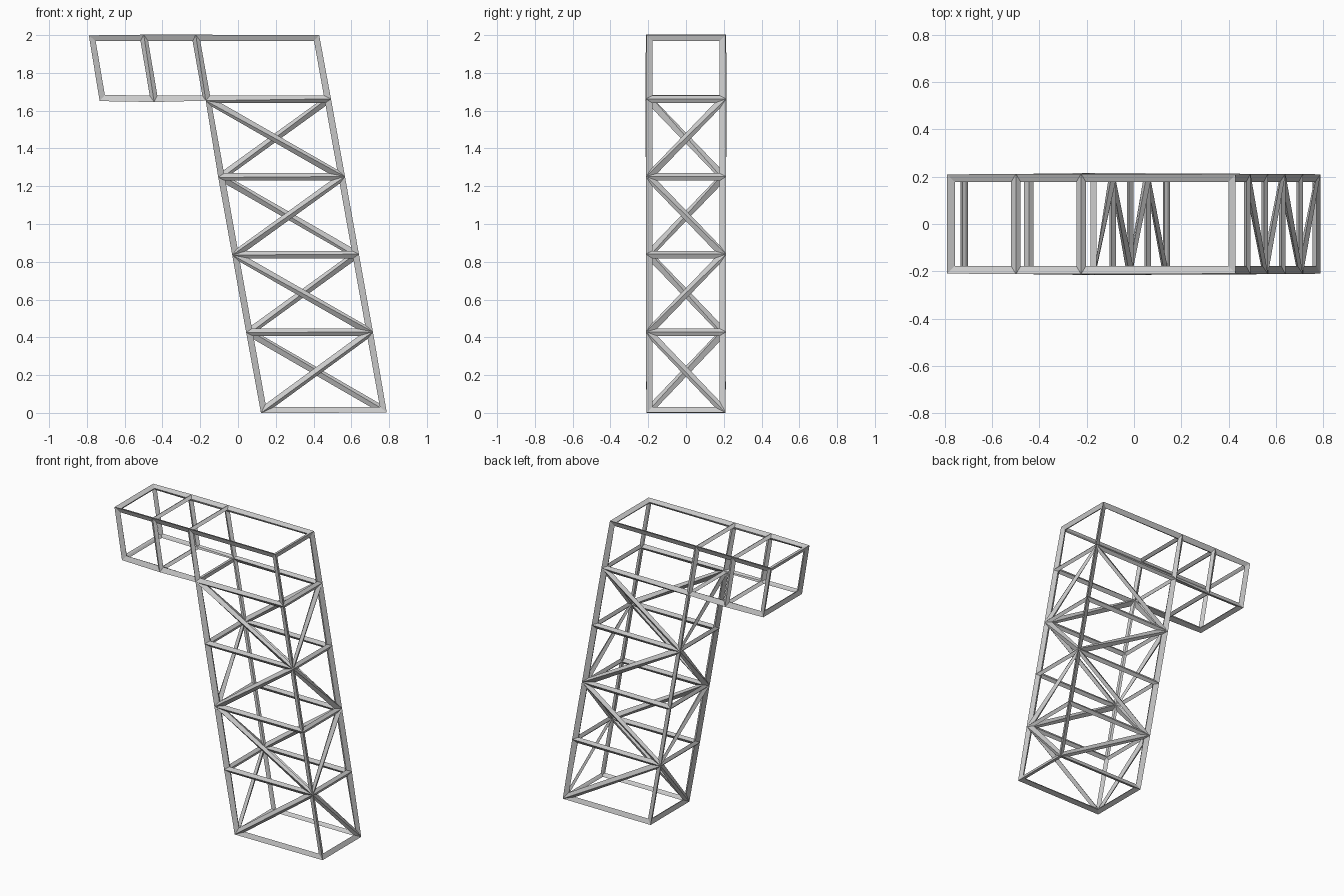
import bpy
import bmesh

if "Cube" in bpy.data.objects:
    bpy.data.objects.remove(bpy.data.objects["Cube"])

T = 0.04            # bar thickness
Y = 0.198           # half depth of the cage
LEVELS = [0.012, 0.427, 0.838, 1.249, 1.66, 1.988]

bm = bmesh.new()


def pair(x, z):
    """Front and back cage corner at the same x, z."""
    return [bm.verts.new((x, y, z)) for y in (-Y, Y)]


# Leaning tower: one ring of four corners per level (FL, FR, BR, BL)
rings = []
for z in LEVELS:
    lean = -0.18 * (z - LEVELS[0])
    left, right = pair(0.132 + lean, z), pair(0.775 + lean, z)
    rings.append([left[0], right[0], right[1], left[1]])

# Braced tower panels: each quad split along alternating diagonals
for k in range(4):
    lo, hi = rings[k], rings[k + 1]
    for i in range(4):
        j = (i + 1) % 4
        a, b, c, d = lo[i], lo[j], hi[j], hi[i]
        tris = [(a, b, c), (a, c, d)] if (i + k) % 2 == 0 else [(a, b, d), (b, c, d)]
        for t in tris:
            bm.faces.new(t)
bm.faces.new(rings[0][::-1])

# Head panels: open quads above the tower
lo, hi = rings[4], rings[5]
for i in range(3):
    bm.faces.new((lo[i], lo[i + 1], hi[i + 1], hi[i]))
bm.faces.new(hi)

# Side arm: two open bays reaching out to the left
bot, top = [lo[0], lo[3]], [hi[0], hi[3]]
for xb, zb, xt in ((-0.444, 1.66, -0.499), (-0.722, 1.663, -0.777)):
    nb, nt = pair(xb, zb), pair(xt, LEVELS[5])
    bm.faces.new((nb[0], bot[0], top[0], nt[0]))
    bm.faces.new((bot[1], nb[1], nt[1], top[1]))
    bm.faces.new((nt[0], top[0], top[1], nt[1]))
    bm.faces.new((bot[0], nb[0], nb[1], bot[1]))
    bot, top = nb, nt
bm.faces.new((bot[1], bot[0], top[0], top[1]))

bmesh.ops.recalc_face_normals(bm, faces=bm.faces)
mesh = bpy.data.meshes.new("truss_frame")
bm.to_mesh(mesh)
bm.free()
frame = bpy.data.objects.new("truss_frame", mesh)
bpy.context.collection.objects.link(frame)

# Turn every cage edge into a bar
wire = frame.modifiers.new("bars", 'WIREFRAME')
wire.thickness = T
wire.offset = 0
wire.use_even_offset = True
wire.use_relative_offset = False
wire.use_replace = True
